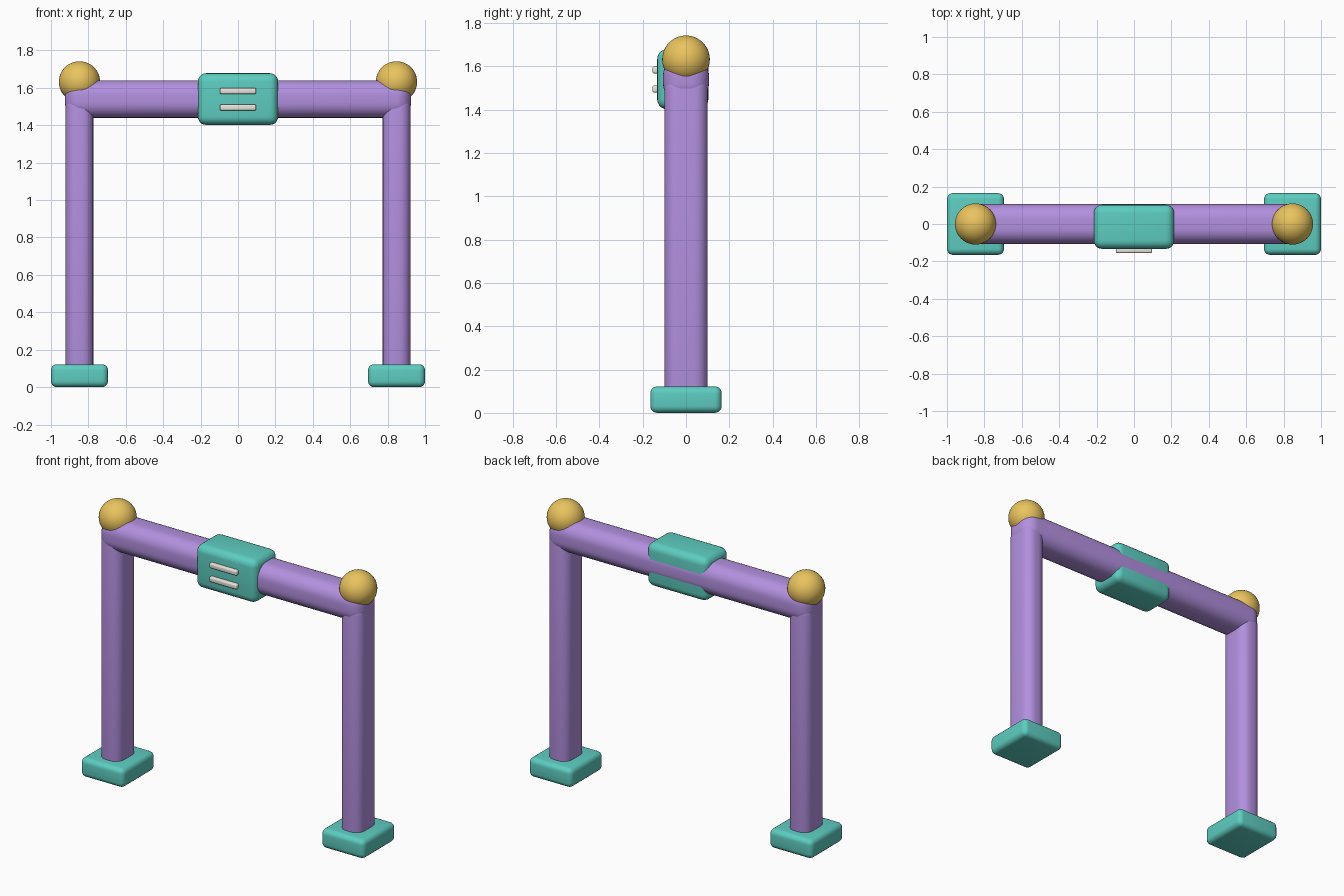
import bpy

if "Cube" in bpy.data.objects:
    bpy.data.objects.remove(bpy.data.objects["Cube"])


def material(name, rgb):
    m = bpy.data.materials.new(name)
    m.diffuse_color = (*rgb, 1)
    m.use_nodes = True
    m.node_tree.nodes["Principled BSDF"].inputs["Base Color"].default_value = m.diffuse_color
    return m


PURPLE = material("purple", (0.45, 0.28, 0.74))
TEAL = material("teal", (0.11, 0.61, 0.53))
GOLD = material("gold", (0.82, 0.55, 0.11))
IVORY = material("ivory", (0.82, 0.78, 0.72))


def rounded_box(name, lo, hi, bevel, mat, segments=5):
    """Box between two corners with rounded edges."""
    loc = [(a + b) / 2 for a, b in zip(lo, hi)]
    bpy.ops.mesh.primitive_cube_add(size=1, location=loc)
    ob = bpy.context.object
    ob.name = name
    ob.scale = [b - a for a, b in zip(lo, hi)]
    bpy.ops.object.transform_apply(location=False, rotation=False, scale=True)
    mod = ob.modifiers.new("rounding", 'BEVEL')
    mod.width = bevel
    mod.segments = segments
    bpy.ops.object.modifier_apply(modifier=mod.name)
    bpy.ops.object.shade_smooth_by_angle()
    ob.data.materials.append(mat)
    return ob


# Feet, posts and corner balls on both sides
for side, sx in (("left", -1), ("right", 1)):
    x = sx * 0.8475
    rounded_box(f"{side}_foot", (x - 0.1525, -0.165, 0), (x + 0.1525, 0.165, 0.122), 0.032, TEAL)
    rounded_box(f"{side}_post", (x - 0.074, -0.1, 0.01), (x + 0.074, 0.1, 1.56), 0.06, PURPLE, 6)
    bpy.ops.mesh.primitive_uv_sphere_add(segments=40, ring_count=24, radius=0.11,
                                         location=(x, 0, 1.632))
    ball = bpy.context.object
    ball.name = f"{side}_corner_ball"
    bpy.ops.object.shade_smooth()
    ball.data.materials.append(GOLD)

# Top crossbar
rounded_box("crossbar", (-0.925, -0.106, 1.44), (0.925, 0.106, 1.64), 0.08, PURPLE, 8)

# Central control box with two raised strips on its front
rounded_box("control_box", (-0.215, -0.133, 1.402), (0.215, 0.103, 1.678), 0.045, TEAL)
for i, z in enumerate((1.495, 1.583)):
    rounded_box(f"front_strip_{i + 1}", (-0.097, -0.155, z - 0.016), (0.097, -0.12, z + 0.016),
                0.008, IVORY, 3)
